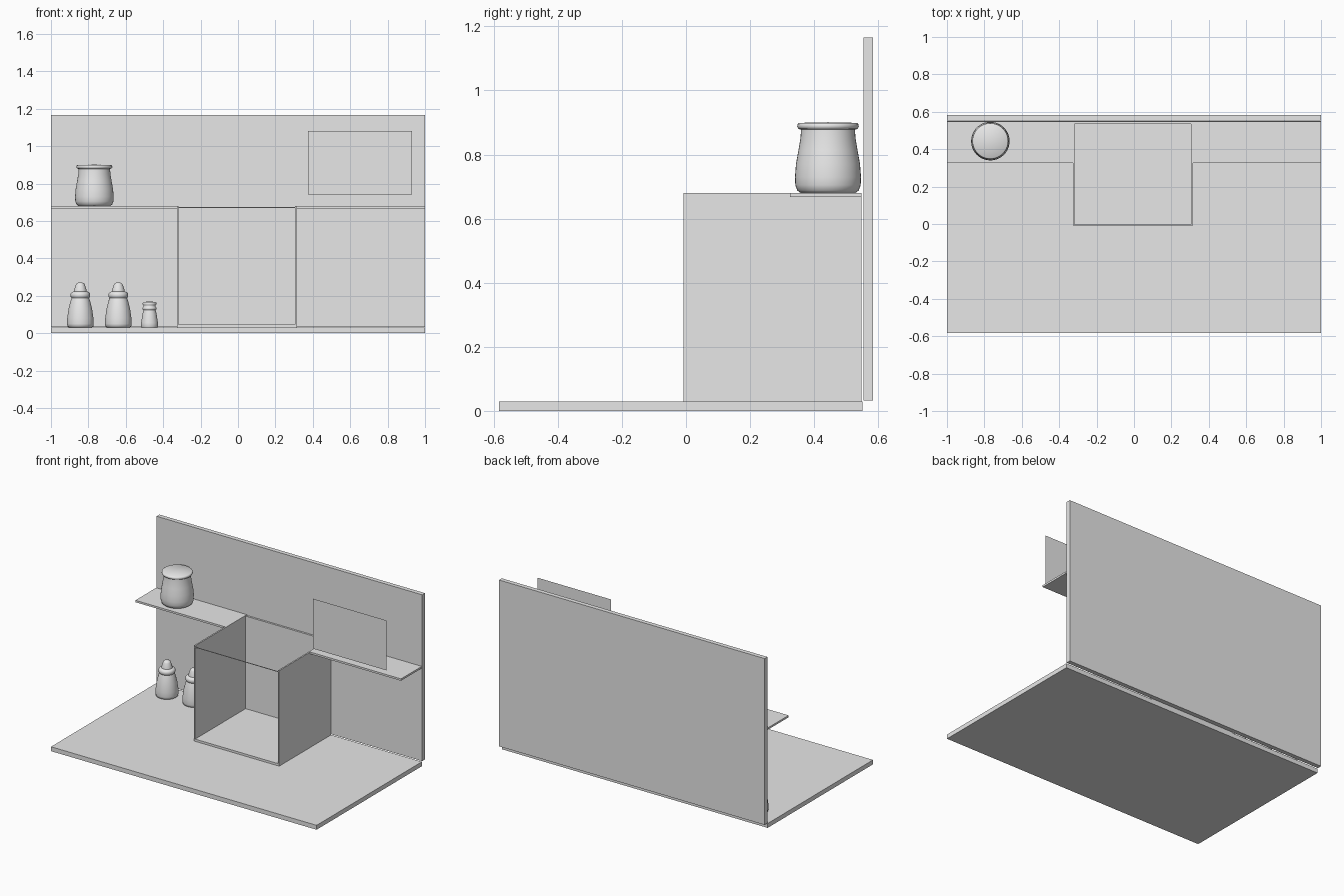
import bpy
import bmesh
import math

cube = bpy.data.objects.get("Cube")
if cube:
    bpy.data.objects.remove(cube, do_unlink=True)

# Single plain grey
grey = bpy.data.materials.new("light_grey")
grey.use_nodes = True
grey.diffuse_color = (0.8, 0.8, 0.8, 1)
grey.node_tree.nodes["Principled BSDF"].inputs["Base Color"].default_value = (0.8, 0.8, 0.8, 1)


def add_object(name, bm):
    mesh = bpy.data.meshes.new(name)
    bm.to_mesh(mesh)
    bm.free()
    mesh.materials.append(grey)
    obj = bpy.data.objects.new(name, mesh)
    bpy.context.collection.objects.link(obj)
    return obj


def box(name, x, y, z):
    """Box from (min, max) ranges on each axis."""
    bm = bmesh.new()
    bmesh.ops.create_cube(bm, size=1)
    for v in bm.verts:
        for i, (lo, hi) in enumerate((x, y, z)):
            v.co[i] = lo if v.co[i] < 0 else hi
    return add_object(name, bm)


def jar(name, profile, location):
    """Smooth turned shape from (radius, height) points."""
    bm = bmesh.new()
    verts = [bm.verts.new((r, 0, z)) for r, z in profile]
    edges = [bm.edges.new(pair) for pair in zip(verts, verts[1:])]
    bmesh.ops.spin(bm, geom=verts + edges, cent=(0, 0, 0), axis=(0, 0, 1),
                   angle=math.tau, steps=40)
    bmesh.ops.remove_doubles(bm, verts=bm.verts, dist=0.0001)
    bmesh.ops.recalc_face_normals(bm, faces=bm.faces)
    obj = add_object(name, bm)
    obj.location = location
    bpy.ops.object.select_all(action="DESELECT")
    obj.select_set(True)
    bpy.context.view_layer.objects.active = obj
    bpy.ops.object.shade_smooth_by_angle(angle=math.radians(50))
    return obj


# Counter and back wall
box("counter", (-1, 1), (-0.583, 0.55), (0, 0.03))
box("back_wall", (-1, 1), (0.553, 0.583), (0.033, 1.165))

# Shelves either side of the cabinet
box("right_shelf", (-1, -0.325), (0.325, 0.548), (0.667, 0.68))
box("left_shelf", (0.315, 1), (0.325, 0.548), (0.667, 0.68))

# Cabinet, open at the front and top
depth, height = (-0.008, 0.548), (0.03, 0.68)
box("cabinet_right_side", (-0.327, -0.317), depth, height)
box("cabinet_left_side", (0.306, 0.316), depth, height)
box("cabinet_floor", (-0.317, 0.306), depth, (0.03, 0.045))
box("cabinet_back", (-0.317, 0.306), (0.535, 0.548), (0.045, 0.675))
box("cabinet_front_rail", (-0.317, 0.306), (-0.008, -0.004), (0.668, 0.672))

# Thin hanging sign panel
bm = bmesh.new()
bm.faces.new([bm.verts.new((x, 0.27, z)) for x, z in
              ((0.375, 0.74), (0.93, 0.74), (0.93, 1.08), (0.375, 1.08))])
add_object("sign_panel", bm)

# Large lidded jar on the shelf
jar("large_jar", [(0, 0), (0.085, 0), (0.096, 0.008), (0.102, 0.025), (0.103, 0.05),
                  (0.1, 0.09), (0.092, 0.135), (0.086, 0.17), (0.084, 0.198),
                  (0.092, 0.2), (0.096, 0.207), (0.095, 0.215), (0.09, 0.219),
                  (0, 0.221)], (-0.768, 0.443, 0.68))

# Squeeze bottles on the counter
bottle = [(0, 0), (0.06, 0), (0.069, 0.006), (0.071, 0.02), (0.07, 0.05),
          (0.063, 0.1), (0.053, 0.14), (0.047, 0.158), (0.051, 0.163),
          (0.053, 0.173), (0.051, 0.183), (0.044, 0.19), (0.034, 0.193),
          (0.032, 0.205), (0.024, 0.228), (0.02, 0.236), (0.011, 0.24), (0, 0.241)]
for name, x in (("outer_bottle", -0.843), ("inner_bottle", -0.64)):
    jar(name, bottle, (x, 0.44, 0.03))

# Small shaker
jar("shaker", [(0, 0), (0.043, 0), (0.046, 0.006), (0.045, 0.025), (0.038, 0.07),
               (0.033, 0.093), (0.038, 0.098), (0.038, 0.106), (0.032, 0.112),
               (0.032, 0.118), (0.037, 0.124), (0.036, 0.133), (0.03, 0.137),
               (0, 0.139)], (-0.473, 0.44, 0.03))
